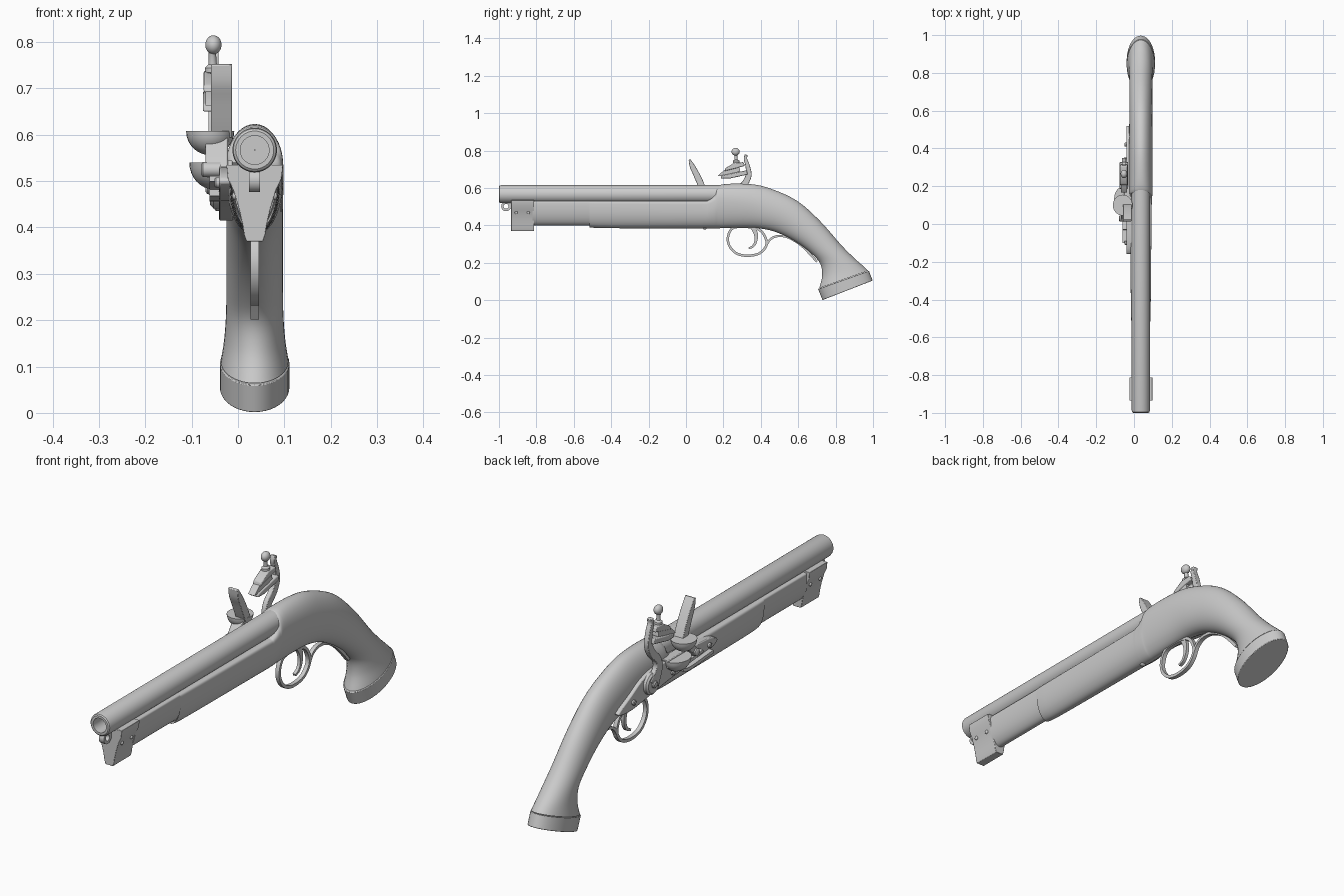
import bpy, bmesh, math
from mathutils import Vector, Matrix

if "Cube" in bpy.data.objects:
    bpy.data.objects.remove(bpy.data.objects["Cube"])

CX = 0.036  # centre line of the stock and barrel


def finish(name, bm, bevel=0.0, angle=35):
    bmesh.ops.recalc_face_normals(bm, faces=bm.faces)
    me = bpy.data.meshes.new(name)
    bm.to_mesh(me)
    bm.free()
    ob = bpy.data.objects.new(name, me)
    bpy.context.collection.objects.link(ob)
    if bevel:
        m = ob.modifiers.new("Bevel", 'BEVEL')
        m.width, m.segments, m.limit_method = bevel, 2, 'ANGLE'
    bpy.ops.object.select_all(action='DESELECT')
    ob.select_set(True)
    bpy.context.view_layer.objects.active = ob
    bpy.ops.object.shade_smooth_by_angle(angle=math.radians(angle))
    return ob


def spline(pts, steps, closed=False):
    """Catmull-Rom through tuples of any length."""
    out, n = [], len(pts)
    get = (lambda i: pts[i % n]) if closed else (lambda i: pts[max(0, min(n - 1, i))])
    for i in range(n if closed else n - 1):
        p = [get(i + k) for k in (-1, 0, 1, 2)]
        for s in range(steps):
            t = s / steps
            out.append(tuple(0.5 * (2*b + (c-a)*t + (2*a-5*b+4*c-d)*t*t + (3*b-a-3*c+d)*t**3)
                             for a, b, c, d in zip(*p)))
    return out if closed else out + [pts[-1]]


def loft(name, rings, closed=False, bevel=0.0, angle=35):
    bm = bmesh.new()
    vs = [[bm.verts.new(p) for p in r] for r in rings]
    n = len(vs[0])
    for i in range(len(vs) if closed else len(vs) - 1):
        a, b = vs[i], vs[(i + 1) % len(vs)]
        for j in range(n):
            bm.faces.new((a[j], a[(j+1) % n], b[(j+1) % n], b[j]))
    if not closed:
        bm.faces.new(vs[0])
        bm.faces.new(vs[-1])
    return finish(name, bm, bevel, angle)


def ring(sec, n=40):
    """Cross-section between a top and a bottom point: half width, widest height, top squareness."""
    ty, tz, by, bz, hw, f, e = sec
    out = []
    for i in range(n):
        a = 2 * math.pi * i / n
        c, s = math.cos(a), math.sin(a)
        k = 2 / e if s > 0 else 1
        x = hw * math.copysign(abs(c) ** k, c)
        h = f + (1 - f) * s ** k if s > 0 else f + f * s
        out.append((CX + x, by + (ty - by) * h, bz + (tz - bz) * h))
    return out


def ribbon(name, path, half, x0, x1, closed=False, bevel=0.0):
    """Flat band following (y, z, scale) points."""
    rings, n = [], len(path)
    for i, (y, z, w) in enumerate(path):
        a = path[(i-1) % n if closed else max(i-1, 0)]
        b = path[(i+1) % n if closed else min(i+1, n-1)]
        t = Vector((b[0]-a[0], b[1]-a[1])).normalized() * half * w
        l, r = (y - t.y, z + t.x), (y + t.y, z - t.x)
        rings.append([(x0, *l), (x1, *l), (x1, *r), (x0, *r)])
    return loft(name, rings, closed, bevel)


def plate(name, pts, x0, x1, bevel=0.0):
    return loft(name, [[(x, y, z) for y, z in pts] for x in (x0, x1)], bevel=bevel)


def lathe(name, prof, origin, axis, n=32, closed=False):
    """Revolve (radius, distance) points about an axis."""
    q = Vector((0, 0, 1)).rotation_difference(Vector(axis))
    rings = [[Vector(origin) + q @ Vector((r*math.cos(2*math.pi*i/n), r*math.sin(2*math.pi*i/n), h))
              for i in range(n)] for r, h in prof]
    return loft(name, rings, closed)


def ellipsoid(name, centre, size, cut=0):
    """Ellipsoid; cut=1 removes the part above the centre, -1 the part below."""
    bm = bmesh.new()
    bmesh.ops.create_uvsphere(bm, u_segments=28, v_segments=16, radius=1)
    if cut:
        bmesh.ops.bisect_plane(bm, geom=bm.verts[:] + bm.edges[:] + bm.faces[:], plane_co=(0, 0, 0),
                               plane_no=(0, 0, cut), clear_outer=True, dist=1e-5)
        bmesh.ops.holes_fill(bm, edges=[e for e in bm.edges if e.is_boundary])
    bmesh.ops.transform(bm, matrix=Matrix.Translation(centre) @ Matrix.Diagonal((*size, 1)), verts=bm.verts)
    return finish(name, bm)


# Barrel with a bore
lathe("barrel", [(.031, 0), (.041, 0), (.046, .004), (.048, .012), (.048, 1.2), (.001, 1.2), (.001, .5), (.031, .5)],
      (CX, -1, .567), (0, 1, 0), 48, closed=True)

# Stock: fore-end, breech and curved grip
stock = [
    (-.82, .53, -.82, .40, .047, .82, 7),
    (-.54, .53, -.54, .40, .047, .82, 7),
    (-.51, .53, -.51, .398, .048, .8, 7),
    (-.465, .53, -.465, .386, .052, .75, 7),
    (.04, .53, .04, .384, .057, .7, 7),
    (.12, .535, .12, .384, .059, .7, 6),
    (.155, .57, .155, .384, .061, .65, 3.5),
    (.185, .617, .19, .385, .062, .6, 2.3),
    (.35, .62, .33, .388, .062, .55, 2),
    (.47, .590, .42, .380, .062, .5, 2),
    (.60, .527, .50, .357, .061, .5, 2),
    (.72, .420, .59, .310, .061, .5, 2),
    (.83, .295, .67, .250, .061, .5, 2),
    (.90, .225, .718, .195, .062, .5, 2),
    (.945, .185, .728, .130, .066, .5, 2),
    (.974, .158, .712, .064, .073, .5, 2),
]
loft("stock", [ring(s) for s in spline(stock, 5)])

# Butt cap
loft("butt_cap", [ring((.978, .157, .706, .060, .075, .5, 2)),
                  ring((.998, .105, .730, .001, .075, .5, 2))], bevel=.002)

# Nose cap and its screws
half = [(.061, .535), (.058, .505), (.046, .48), (.034, .44), (.026, .405), (.023, .385), (.018, .37)]
outline = half + [(-x, z) for x, z in reversed(half)]
loft("nose_cap", [[(CX + x, y, z) for x, z in outline] for y in (-.935, -.812)], bevel=.002)
for side in (-1, 1):
    for y in (-.908, -.843):
        ellipsoid("nose_screw", (CX + side * .043, y, .468), (.006, .008, .008))

# Ring under the muzzle
lathe("muzzle_ring", [(.013, -.012), (.026, -.012), (.026, .012), (.013, .012)],
      (CX, -.962, .502), (1, 0, 0), 28, closed=True)
plate("ring_tang", [(-.945, .49), (-.92, .49), (-.92, .525), (-.945, .525)], CX - .012, CX + .012)

# Trigger guard, its tail, and the trigger
loop = [(.25, .385), (.224, .335), (.235, .285), (.275, .248), (.335, .238), (.395, .252),
        (.43, .295), (.42, .345), (.385, .38), (.32, .392)]
ribbon("trigger_guard", spline([(y, z, 1) for y, z in loop], 5, True), .0065, CX - .009, CX + .009, True)
tail = [(.428, .29), (.45, .325), (.49, .343), (.545, .336), (.61, .298), (.665, .245), (.70, .205)]
ribbon("guard_tail", spline([(y, z, 1) for y, z in tail], 5), .006, CX - .009, CX + .009)
trig = [(.35, .40, 1.6), (.372, .36, 1.4), (.374, .32, 1), (.36, .29, .8), (.335, .277, .6)]
ribbon("trigger", spline(trig, 5), .008, CX - .007, CX + .007)
ellipsoid("underside_screw", (CX, .1, .386), (.012, .012, .008))

# Lock plate
lock = [(-.16, .497), (-.13, .52), (-.05, .53), (.12, .535), (.27, .538), (.36, .517), (.43, .48), (.52, .43),
        (.46, .415), (.38, .42), (.28, .435), (.15, .452), (0, .462), (-.11, .475)]
plate("lock_plate", spline(lock, 3, True), -.041, -.01, bevel=.004)
for y, z in ((-.1, .497), (.15, .475), (.42, .447)):
    lathe("lock_screw", [(.011, 0), (.011, .008), (.007, .011)], (-.04, y, z), (-1, 0, 0), 18)

# Feather spring beneath the pan
spring = [(-.10, .475, 1), (-.02, .468, 1), (.06, .463, 1), (.10, .47, 1), (.085, .49, 1), (.03, .497, 1), (-.03, .505, .8)]
ribbon("feather_spring", spring and spline(spring, 4), .007, -.062, -.04)

# Priming pan
ellipsoid("pan_bowl", (-.052, .135, .540), (.053, .065, .058), 1)
plate("pan_bridge", [(.02, .505), (.19, .505), (.20, .545), (.03, .545)], -.052, -.012, bevel=.003)

# Frizzen: hinge, pan cover and curved striking face
lathe("frizzen_pivot", [(.016, 0), (.016, .038), (.010, .042)], (-.038, .03, .525), (-1, 0, 0), 20)
ribbon("frizzen_leg", spline([(.025, .515, 1), (.05, .55, 1.1), (.085, .588, 1.4)], 5), .014, -.07, -.022, bevel=.003)
ellipsoid("pan_cover", (-.06, .10, .608), (.052, .055, .052), 1)
face = [(.088, .60, 1), (.073, .635, 1.05), (.052, .68, .95), (.033, .717, .8), (.019, .752, .3)]
ribbon("frizzen_face", spline(face, 5), .017, -.058, -.013, bevel=.002)

# Cock: hub, curved neck and comb
lathe("cock_hub", [(.046, 0), (.046, .014), (.038, .021), (.015, .021)], (-.039, .305, .487), (-1, 0, 0), 36)
lathe("cock_screw", [(.015, 0), (.015, .008), (.010, .012)], (-.058, .305, .487), (-1, 0, 0), 20)
neck = [(.305, .487, 2), (.272, .54, 1.4), (.278, .585, 1.1), (.315, .625, 1.1), (.335, .67, 1), (.329, .72, .75),
        (.318, .755, .6), (.322, .778, .5)]
ribbon("cock_neck", spline(neck, 6), .0155, -.064, -.042, bevel=.004)

# Jaws, flint, jaw screw and knob
lower = [(.185, .650), (.23, .650), (.33, .672), (.325, .695), (.19, .667)]
upper = [(.205, .690), (.315, .718), (.308, .738), (.26, .736), (.21, .706)]
plate("lower_jaw", lower, -.076, -.032, bevel=.004)
plate("upper_jaw", upper, -.074, -.034, bevel=.004)
plate("flint", [(.168, .663), (.195, .664), (.29, .69), (.286, .713), (.20, .692)], -.070, -.038)
lathe("jaw_screw", [(.010, 0), (.010, .07), (.017, .075), (.017, .085), (.009, .092), (.008, .118), (.012, .128)],
      (-.052, .272, .66), (-.03, -.05, 1), 24)
ellipsoid("screw_knob", (-.053, .265, .794), (.0175, .022, .0205))
